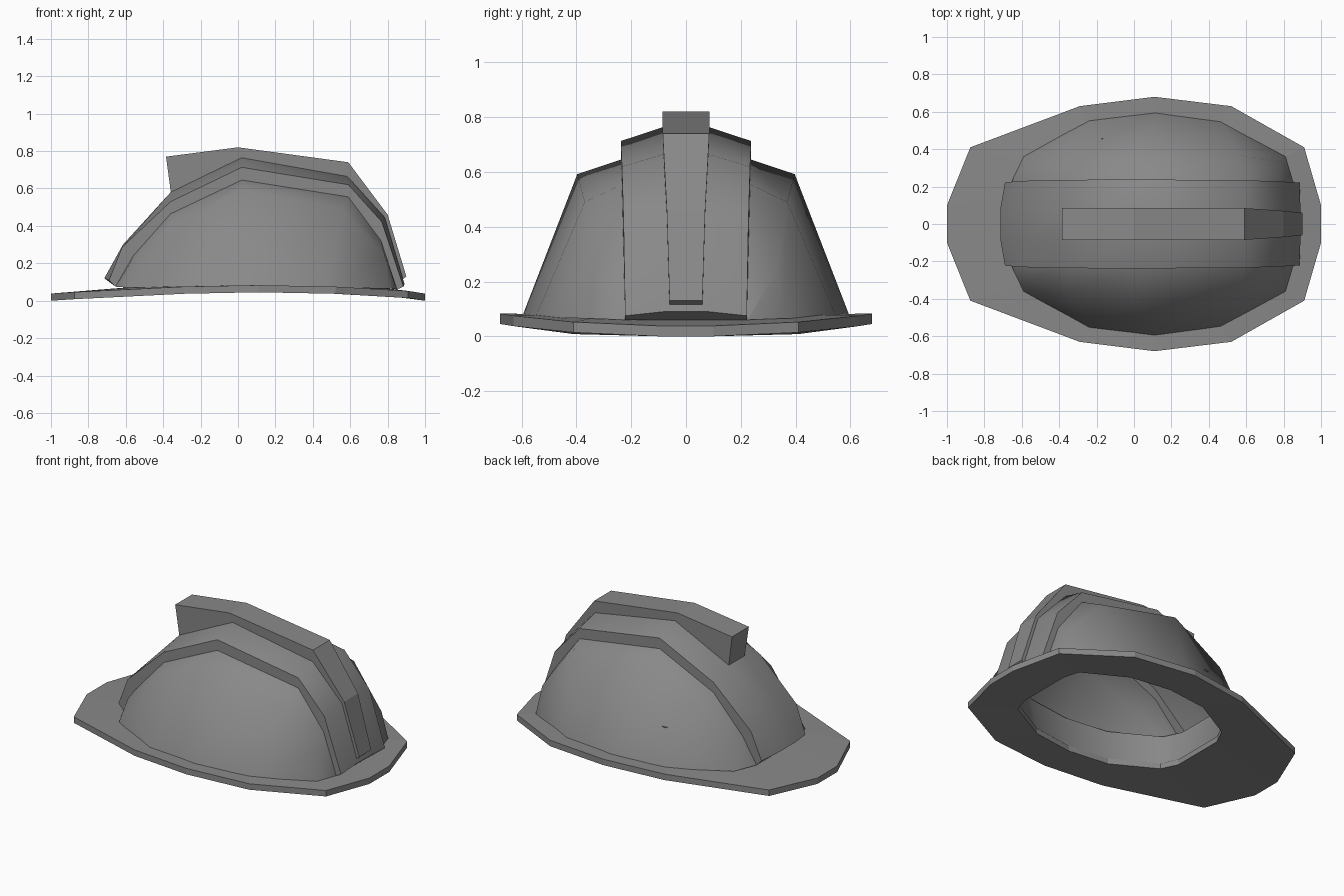
import bpy
import math
from mathutils import Vector

cube = bpy.data.objects.get("Cube")
if cube:
    bpy.data.objects.remove(cube)

# One flat grey for the whole helmet
grey = bpy.data.materials.new("plain grey")
grey.use_nodes = True
colour = (0.25, 0.25, 0.25, 1)
grey.diffuse_color = colour
grey.node_tree.nodes["Principled BSDF"].inputs["Base Color"].default_value = colour


def make_part(name, verts, faces, smooth_angle=None):
    mesh = bpy.data.meshes.new(name)
    mesh.from_pydata(verts, [], faces)
    mesh.materials.append(grey)
    obj = bpy.data.objects.new(name, mesh)
    bpy.context.collection.objects.link(obj)
    bpy.ops.object.select_all(action='DESELECT')
    obj.select_set(True)
    bpy.context.view_layer.objects.active = obj
    bpy.ops.object.mode_set(mode='EDIT')
    bpy.ops.mesh.select_all(action='SELECT')
    bpy.ops.mesh.normals_make_consistent(inside=False)
    bpy.ops.object.mode_set(mode='OBJECT')
    if smooth_angle:
        bpy.ops.object.shade_smooth_by_angle(angle=math.radians(smooth_angle))
    return obj


def mirrored(row):
    return [(x, -y, z) for x, y, z in row]


def bridge(rows, closed=False):
    """Quads between consecutive rows of equal length."""
    n = len(rows[0])
    verts = [p for row in rows for p in row]
    faces = []
    for r in range(len(rows) - 1):
        for i in range(n if closed else n - 1):
            j = (i + 1) % n
            faces.append((r * n + i, r * n + j, (r + 1) * n + j, (r + 1) * n + i))
    return verts, faces


# Half outlines, listed from the back (+x) to the peak (-x)
rim = [(1, .10, .038), (.91, .41, .052), (.52, .63, .075), (.11, .68, .083),
       (-.29, .63, .075), (-.875, .41, .046), (-1, .10, .038)]
base = [(.85, .225, .06), (.81, .36, .065), (.46, .55, .07), (.11, .597, .075),
        (-.24, .555, .07), (-.59, .36, .07), (-.655, .225, .075)]
shoulder = [base[0], (.785, .33, .24), (.56, .37, .49), (.02, .397, .592),
            (-.35, .36, .41), (-.575, .29, .2), base[6]]

# Side-on profiles of the raised centre band
step_foot = [(.85, .06), (.765, .32), (.59, .555), (.02, .645),
             (-.36, .465), (-.56, .24), (-.655, .075)]
step_top = [(.885, .075), (.77, .42), (.59, .62), (.02, .713),
            (-.36, .53), (-.62, .285), (-.69, .11)]
crest = [(.89, .09), (.785, .445), (.585, .665), (.02, .765),
         (-.36, .58), (-.615, .30), (-.715, .12)]
band_y = [.222, .228, .234, .238, .236, .23, .222]
foot_row = [(x, y, z) for (x, z), y in zip(step_foot, band_y)]
top_row = [(x, y, z) for (x, z), y in zip(step_top, band_y)]
crest_row = [(x, .08, z) for x, z in crest]

# Shell: side panels, step, and centre band across to the other side
half = [base, shoulder, foot_row, top_row, crest_row]
rows = half + [mirrored(r) for r in reversed(half)]
verts, faces = bridge(rows)
n = len(base)
for end in (0, n - 1):
    faces.append([r * n + end for r in range(2, 8)])
# Drop quads that collapse where the shoulder meets the rim
clean = []
for face in faces:
    loop = []
    for i in face:
        if all((Vector(verts[i]) - Vector(verts[k])).length > 1e-4 for k in loop):
            loop.append(i)
    if len(loop) > 2:
        clean.append(loop)
make_part("helmet_shell", verts, clean, 55)

# Ridge: a block on the crown that tapers down the back
top = [(-.385, .085, .77), (0, .085, .82), (.59, .085, .74), (.80, .07, .46), (.90, .06, .13)]
under = [(-.355, .08, .55), (0, .08, .7), (.52, .08, .6), (.72, .07, .40), (.84, .06, .08)]
verts, faces = bridge([under, top, mirrored(top), mirrored(under), under])
m = len(top)
faces += [[r * m + end for r in range(4)] for end in (0, m - 1)]
ridge = make_part("crown_ridge", verts, faces)


def full_ring(points):
    return points + mirrored(reversed(points))


def inset(points, scale, z):
    return [(.1 + (x - .1) * scale, y * scale, z) for x, y, _ in points]


# Brim: thin sloping ring with a hole for the head
outer = full_ring(rim)
lower = [(x, y, z - .038) for x, y, z in outer]
hole_top = full_ring(inset(base, .77, .08))
hole_low = full_ring(inset(base, .77, .045))
verts, faces = bridge([hole_top, outer, lower, hole_low, hole_top], closed=True)
make_part("brim", verts, faces)

# Inner collar rising from the hole to the inside of the shell
verts, faces = bridge([hole_low, full_ring(inset(base, .82, .28))], closed=True)
collar = make_part("inner_collar", verts, faces, 50)
collar.data.flip_normals()
